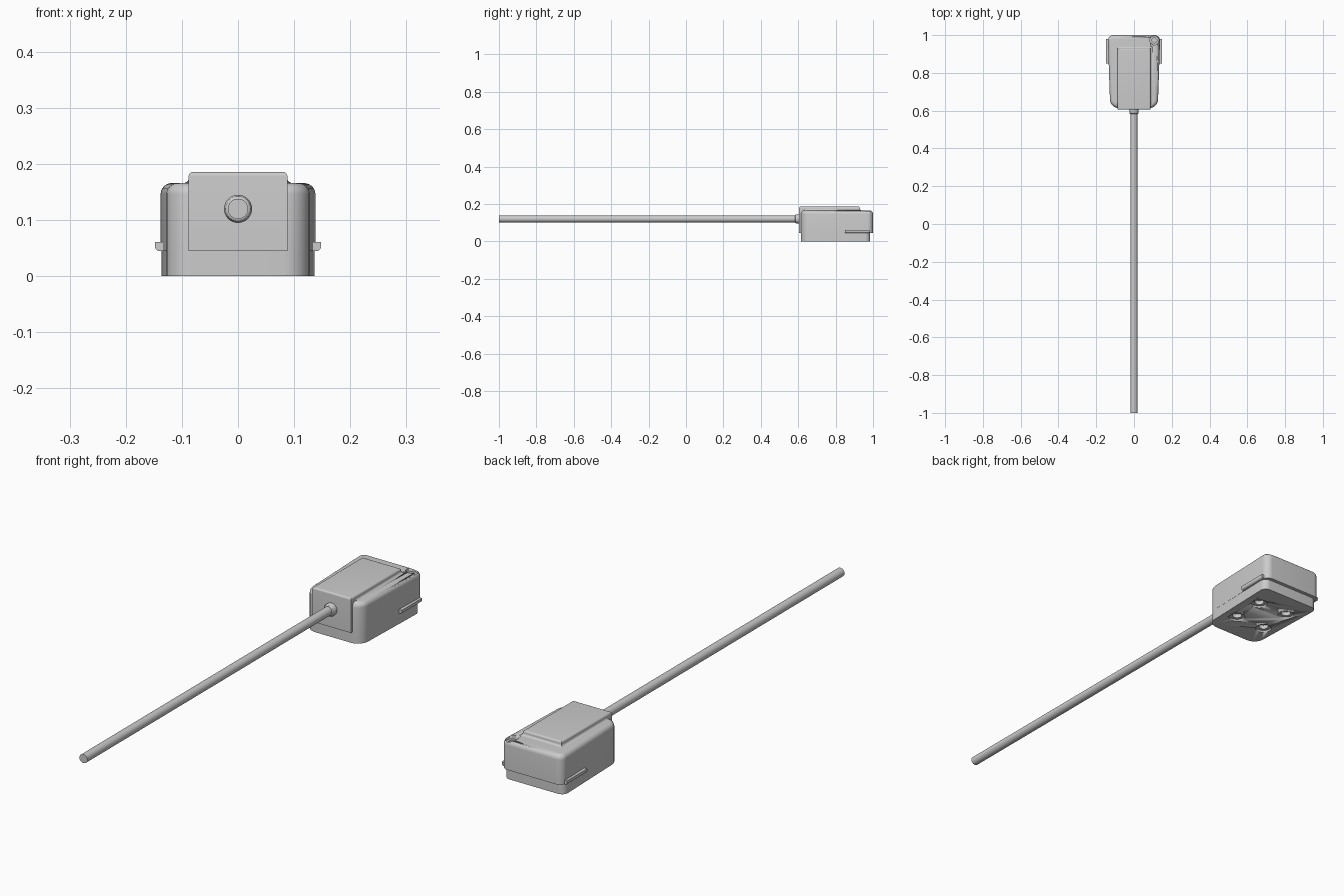
import bpy, bmesh, math
from mathutils import Matrix, Vector

default = bpy.data.objects.get("Cube")
if default:
    bpy.data.objects.remove(default, do_unlink=True)


def finish(bm, name, angle=25):
    bmesh.ops.recalc_face_normals(bm, faces=bm.faces)
    mesh = bpy.data.meshes.new(name)
    bm.to_mesh(mesh)
    bm.free()
    obj = bpy.data.objects.new(name, mesh)
    bpy.context.collection.objects.link(obj)
    activate(obj)
    bpy.ops.object.shade_smooth_by_angle(angle=math.radians(angle))
    return obj


def activate(obj):
    bpy.ops.object.select_all(action='DESELECT')
    obj.select_set(True)
    bpy.context.view_layer.objects.active = obj


def bevel(bm, edges, radius, segments=6):
    bmesh.ops.bevel(bm, geom=edges, offset=radius, offset_type='OFFSET',
                    segments=segments, profile=0.5, affect='EDGES', clamp_overlap=True)


def prism(name, front, back, z0, z1, r_front=0, r_back=0, r_top=0):
    """Tapered block; front and back are (half width, y)."""
    bm = bmesh.new()
    plan = [(-front[0], front[1]), (front[0], front[1]), (back[0], back[1]), (-back[0], back[1])]
    bottom = bm.faces.new([bm.verts.new((x, y, z0)) for x, y in plan])
    up = bmesh.ops.extrude_face_region(bm, geom=[bottom], use_keep_orig=True)["geom"]
    bmesh.ops.translate(bm, vec=(0, 0, z1 - z0), verts=[v for v in up if isinstance(v, bmesh.types.BMVert)])
    bmesh.ops.recalc_face_normals(bm, faces=bm.faces)
    middle = (front[1] + back[1]) / 2
    for radius, is_front in ((r_front, True), (r_back, False)):
        if radius:
            bevel(bm, [e for e in bm.edges
                       if abs(e.verts[0].co.z - e.verts[1].co.z) > 1e-4
                       and (e.verts[0].co.y < middle) == is_front], radius, 8)
    if r_top:
        bevel(bm, [e for e in bm.edges if all(abs(v.co.z - z1) < 1e-5 for v in e.verts)], r_top)
    return finish(bm, name)


def lathe(name, profile, origin, axis, sides=32):
    """Closed turned part; profile is a list of (radius, distance along axis)."""
    bm = bmesh.new()
    turn = Matrix.Translation(origin) @ Vector(axis).to_track_quat('Z', 'Y').to_matrix().to_4x4()
    rings = []
    for r, h in profile:
        rings.append([bm.verts.new(turn @ Vector((r * math.cos(a), r * math.sin(a), h)))
                      for a in (math.tau * i / sides for i in range(sides))])
    for low, high in zip(rings, rings[1:]):
        for i in range(sides):
            j = (i + 1) % sides
            bm.faces.new((low[i], low[j], high[j], high[i]))
    bm.faces.new(rings[0])
    bm.faces.new(rings[-1])
    return finish(bm, name)


def cut(target, cutter):
    cutter.hide_render = True
    mod = target.modifiers.new("recess", 'BOOLEAN')
    mod.operation = 'DIFFERENCE'
    mod.solver = 'EXACT'
    mod.object = cutter
    activate(target)
    bpy.ops.object.modifier_apply(modifier=mod.name)
    bpy.data.objects.remove(cutter, do_unlink=True)


# Housing: upper cover overhanging a slightly shorter base
cover = prism("cover", (0.126, 0.614), (0.139, 1.0), 0.045, 0.166, 0.045, 0.03, 0.02)
base = prism("base", (0.126, 0.614), (0.137, 0.985), 0, 0.045, 0.045, 0.028)

# Stepped screw well in the back corner of the cover
cut(cover, lathe("screw_well", [(0.013, 0.1), (0.013, 0.15), (0.024, 0.15), (0.024, 0.2)],
                 (0.108, 0.972, 0), (0, 0, 1)))

# Four stepped mounting recesses underneath
for x in (-0.07, 0.07):
    for y in (0.73, 0.87):
        cut(base, lathe("mount_recess", [(0.032, -0.02), (0.032, 0.008), (0.019, 0.008), (0.019, 0.025)],
                        (x, y, 0), (0, 0, 1)))

# Raised panel running over the top and down the front
prism("raised_panel", (0.088, 0.605), (0.088, 0.93), 0.045, 0.186, 0, 0, 0.008)

# Concave fillet blending the panel into the cover
bm = bmesh.new()
loops = []
for i in range(6):
    a = math.pi / 2 * i / 5
    flare, z = 0.009 * (1 - math.sin(a)), 0.166 + 0.009 * (1 - math.cos(a))
    w, back = 0.088 + flare, 0.93 + flare
    loops.append([bm.verts.new(p) for p in ((-w, 0.636, z), (-w, back, z), (w, back, z), (w, 0.636, z))])
for low, high in zip(loops, loops[1:]):
    for i in range(3):
        bm.faces.new((low[i], low[i + 1], high[i + 1], high[i]))
finish(bm, "panel_fillet")

# Side grip ledges with a rounded lower edge
for side, sign in (("left", 1), ("right", -1)):
    bm = bmesh.new()
    bmesh.ops.create_cube(bm, size=1, matrix=Matrix.Translation((sign * 0.137, 0.915, 0.053))
                          @ Matrix.Diagonal((0.022, 0.13, 0.016, 1)))
    bevel(bm, [e for e in bm.edges
               if all(sign * v.co.x > 0.14 and v.co.z < 0.053 for v in e.verts)], 0.008)
    finish(bm, side + "_ledge")

# Cable and its strain relief collar
lathe("cable", [(0.018, -1.0), (0.018, 0.61)], (0, 0, 0.12), (0, 1, 0))
lathe("cable_collar", [(0.019, 0.583), (0.022, 0.585), (0.025, 0.592), (0.025, 0.61)],
      (0, 0, 0.12), (0, 1, 0))
